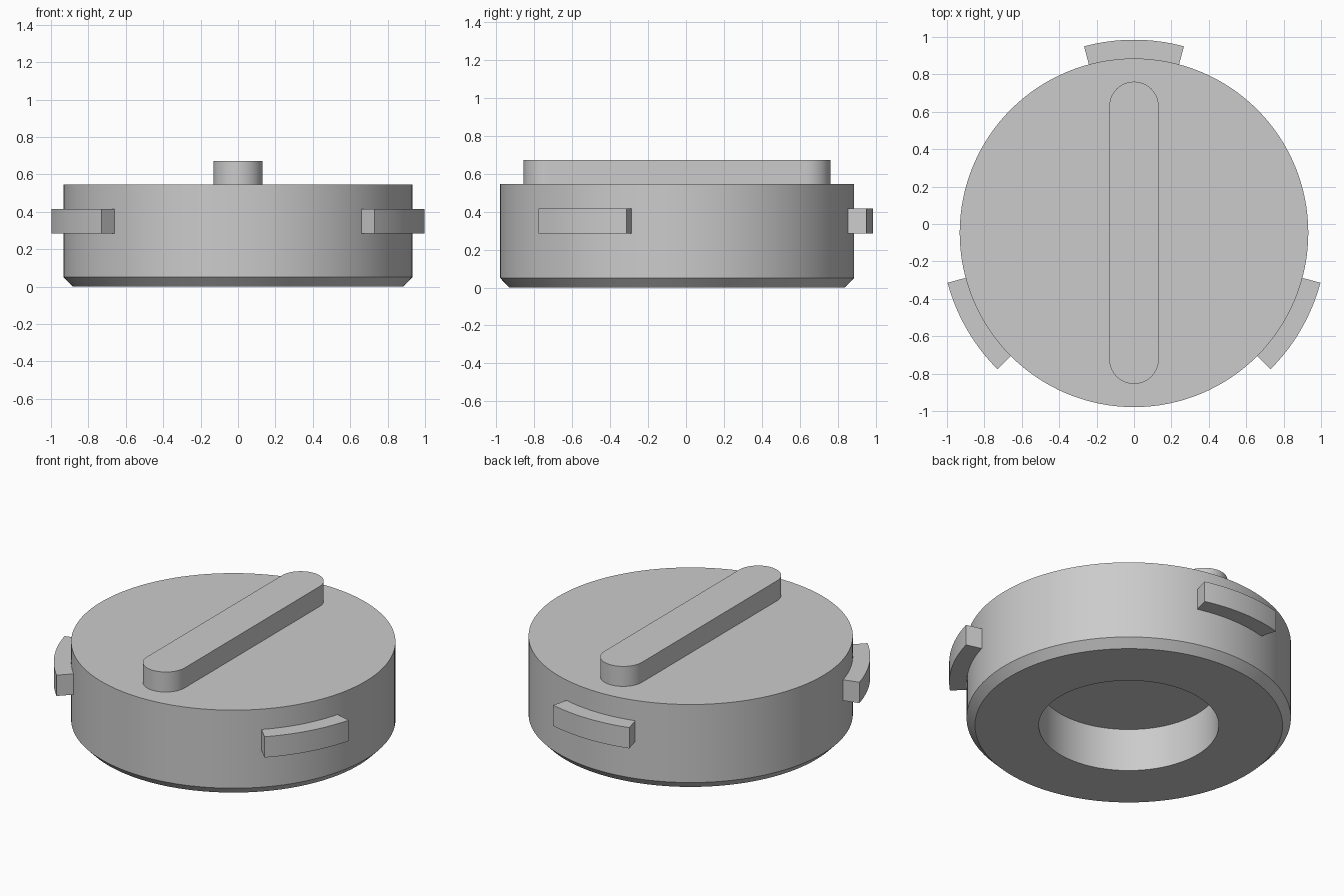
import bpy, bmesh, math
from mathutils import Matrix

if "Cube" in bpy.data.objects:
    bpy.data.objects.remove(bpy.data.objects["Cube"], do_unlink=True)

CENTRE_Y = -0.047
SEGMENTS = 128

grey = bpy.data.materials.new("light_grey")
grey.use_nodes = True
grey.diffuse_color = (0.6, 0.6, 0.6, 1)
grey.node_tree.nodes["Principled BSDF"].inputs["Base Color"].default_value = (0.6, 0.6, 0.6, 1)


def finish(name, bm):
    """Turn a bmesh into a shaded object with crisp edges."""
    bmesh.ops.recalc_face_normals(bm, faces=bm.faces)
    mesh = bpy.data.meshes.new(name)
    bm.to_mesh(mesh)
    bm.free()
    mesh.materials.append(grey)
    obj = bpy.data.objects.new(name, mesh)
    bpy.context.collection.objects.link(obj)
    bpy.ops.object.select_all(action="DESELECT")
    obj.select_set(True)
    bpy.context.view_layer.objects.active = obj
    bpy.ops.object.shade_smooth_by_angle(angle=math.radians(30))
    return obj


def extrude_outline(name, outline, bottom, top):
    """Raise a flat outline into a prism."""
    bm = bmesh.new()
    face = bm.faces.new([bm.verts.new((x, y, bottom)) for x, y in outline])
    raised = bmesh.ops.extrude_face_region(bm, geom=[face])["geom"]
    verts = [v for v in raised if isinstance(v, bmesh.types.BMVert)]
    bmesh.ops.translate(bm, verts=verts, vec=(0, 0, top - bottom))
    return finish(name, bm)


def arc(radius, start, end, steps, cy=0.0):
    """Points along an arc, angles in degrees."""
    angles = [math.radians(start + (end - start) * i / steps) for i in range(steps + 1)]
    return [(radius * math.cos(a), cy + radius * math.sin(a)) for a in angles]


# Round body with chamfered foot and a blind recess underneath
profile = [(0, 0.545), (0.932, 0.545), (0.932, 0.05), (0.884, 0),
           (0.517, 0), (0.517, 0.272), (0, 0.272)]
bm = bmesh.new()
verts = [bm.verts.new((r, 0, z)) for r, z in profile]
edges = [bm.edges.new(pair) for pair in zip(verts, verts[1:])]
bmesh.ops.spin(bm, geom=verts + edges, cent=(0, 0, 0), axis=(0, 0, 1),
               angle=math.tau, steps=SEGMENTS, use_duplicate=False)
bmesh.ops.remove_doubles(bm, verts=bm.verts, dist=0.0001)
bmesh.ops.transform(bm, matrix=Matrix.Translation((0, CENTRE_Y, 0)), verts=bm.verts)
finish("body", bm)

# Rounded grip bar across the top
grip_radius, grip_front, grip_back = 0.132, -0.855, 0.761
grip = (arc(grip_radius, 0, 180, 32, grip_back - grip_radius)
        + arc(grip_radius, 180, 360, 32, grip_front + grip_radius))
extrude_outline("grip_bar", grip, 0.54, 0.672)

# Three curved locking tabs around the rim
for name, angle in (("back", 90), ("right", 210), ("left", 330)):
    outline = (arc(1.032, angle - 15, angle + 15, 16, CENTRE_Y)
               + arc(0.91, angle + 15, angle - 15, 16, CENTRE_Y))
    extrude_outline(name + "_locking_tab", outline, 0.284, 0.416)
